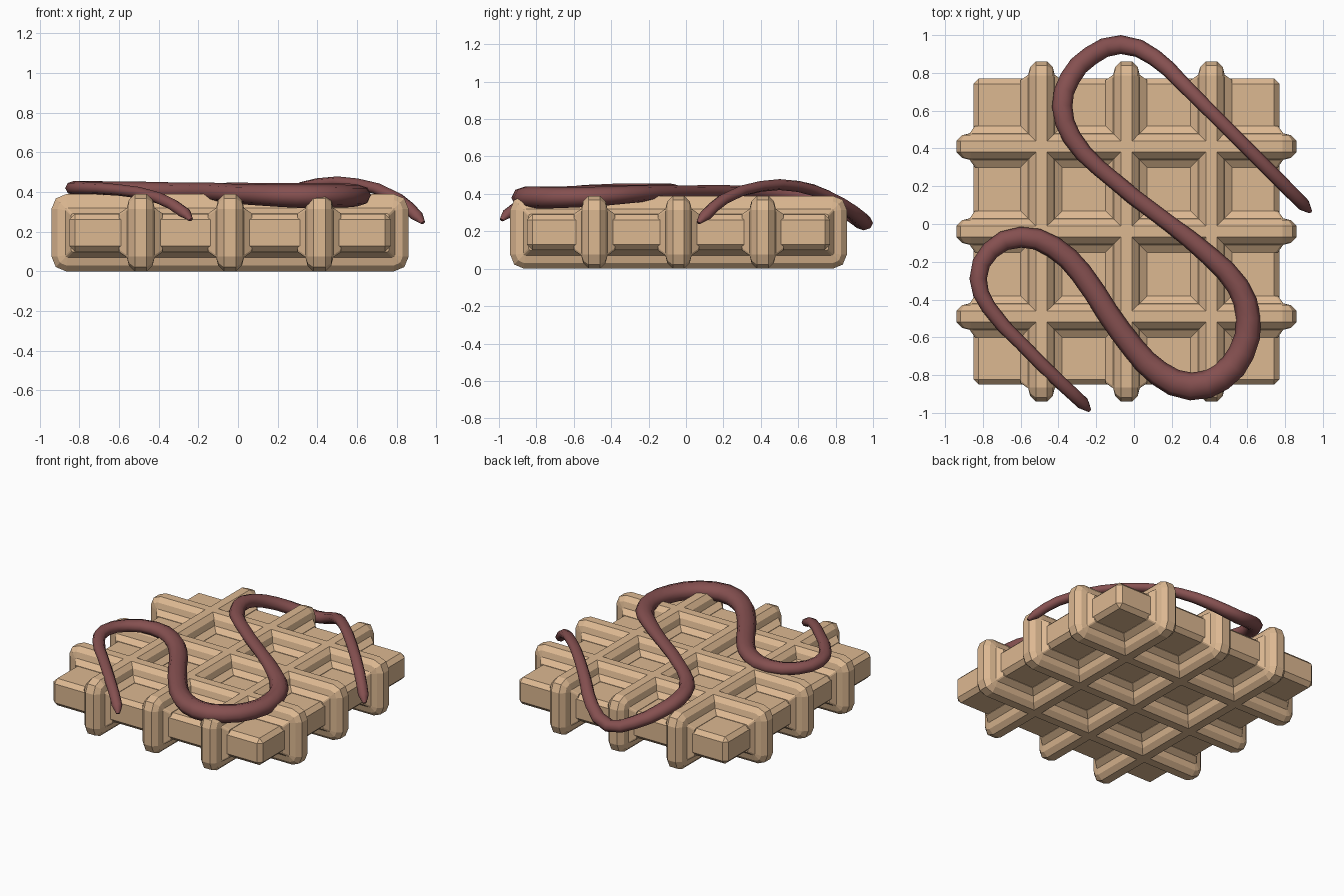
import bpy, bmesh, math

if "Cube" in bpy.data.objects:
    bpy.data.objects.remove(bpy.data.objects["Cube"])

C = -0.04          # waffle centre in x and y
ZC = 0.195         # waffle mid height


def material(name, rgb):
    m = bpy.data.materials.new(name)
    m.diffuse_color = (*rgb, 1)
    m.use_nodes = True
    m.node_tree.nodes["Principled BSDF"].inputs["Base Color"].default_value = m.diffuse_color
    return m


waffle_mat = material("golden waffle", (0.72, 0.48, 0.285))
sauce_mat = material("berry sauce", (0.235, 0.08, 0.08))


def add_object(name, mesh, mat):
    ob = bpy.data.objects.new(name, mesh)
    bpy.context.collection.objects.link(ob)
    mesh.materials.clear()
    mesh.materials.append(mat)
    return ob


def rounded_rect(length, height, r, steps=2):
    """Outline of a rectangle (half sizes) with rounded corners."""
    pts = []
    for q, (sx, sz) in enumerate([(1, 1), (-1, 1), (-1, -1), (1, -1)]):
        for i in range(steps + 1):
            a = (q + i / steps) * math.pi / 2
            pts.append((sx * (length - r) + r * math.cos(a), sz * (height - r) + r * math.sin(a)))
    return pts


# ridge layers: half width, inset from the full outline
LAYERS = [(0.03, 0.0), (0.06, 0.03), (0.07, 0.07), (0.11, 0.098)]


def ridge(name, offset, along_y):
    bm = bmesh.new()
    rings = []
    for w, d in [(-w, d) for w, d in reversed(LAYERS)] + LAYERS:
        ring = []
        for u, z in rounded_rect(0.90 - d, 0.195 - d, max(0.075 - d, 0.012)):
            p = (offset + w, C + u) if along_y else (C + u, offset + w)
            ring.append(bm.verts.new((p[0], p[1], ZC + z)))
        rings.append(ring)
    n = len(rings[0])
    for a, b in zip(rings, rings[1:]):
        for i in range(n):
            j = (i + 1) % n
            bm.faces.new((a[i], a[j], b[j], b[i]))
    bm.faces.new(rings[0])
    bm.faces.new(rings[-1])
    bmesh.ops.recalc_face_normals(bm, faces=bm.faces)
    me = bpy.data.meshes.new(name)
    bm.to_mesh(me)
    bm.free()
    add_object(name, me, waffle_mat)


# crossing ridges
for i in range(3):
    pos = C + (i - 1) * 0.45
    ridge(f"ridge_lengthwise_{i + 1}", pos, True)
    ridge(f"ridge_crosswise_{i + 1}", pos, False)

# slab forming the pocket floors
bm = bmesh.new()
bmesh.ops.create_cube(bm, size=1)
bmesh.ops.scale(bm, vec=(1.62, 1.62, 0.188), verts=bm.verts)
bmesh.ops.translate(bm, vec=(C, C, ZC), verts=bm.verts)
bmesh.ops.bevel(bm, geom=bm.edges[:], offset=0.028, segments=1, affect='EDGES')
me = bpy.data.meshes.new("waffle_slab")
bm.to_mesh(me)
bm.free()
add_object("waffle_slab", me, waffle_mat)

# sauce drizzle path: x, y, z, radius
PATH = [
    (0.932, 0.067, 0.245, 0.012), (0.90, 0.10, 0.28, 0.034), (0.80, 0.20, 0.37, 0.036),
    (0.60, 0.40, 0.44, 0.036), (0.40, 0.60, 0.44, 0.037), (0.25, 0.75, 0.39, 0.040),
    (0.11, 0.88, 0.31, 0.045), (-0.07, 0.95, 0.245, 0.050), (-0.23, 0.89, 0.29, 0.052),
    (-0.34, 0.77, 0.35, 0.054), (-0.38, 0.62, 0.39, 0.054), (-0.33, 0.46, 0.40, 0.050),
    (-0.19, 0.30, 0.41, 0.044), (0.19, 0.0, 0.41, 0.044), (0.40, -0.17, 0.405, 0.052),
    (0.55, -0.33, 0.395, 0.060), (0.605, -0.50, 0.385, 0.066), (0.57, -0.68, 0.38, 0.070),
    (0.46, -0.81, 0.38, 0.074), (0.30, -0.86, 0.38, 0.074), (0.13, -0.79, 0.385, 0.068),
    (0.0, -0.66, 0.39, 0.062), (-0.14, -0.47, 0.40, 0.060), (-0.28, -0.26, 0.40, 0.060),
    (-0.43, -0.12, 0.405, 0.058), (-0.60, -0.07, 0.41, 0.055), (-0.76, -0.14, 0.415, 0.050),
    (-0.825, -0.29, 0.42, 0.046), (-0.77, -0.44, 0.42, 0.040), (-0.60, -0.63, 0.41, 0.036),
    (-0.40, -0.83, 0.37, 0.036), (-0.27, -0.95, 0.295, 0.034), (-0.238, -0.985, 0.26, 0.012),
]
FLAT = 0.8         # the drizzle is slightly flattened
cu = bpy.data.curves.new("drizzle_path", 'CURVE')
cu.dimensions = '3D'
cu.twist_mode = 'Z_UP'
cu.bevel_depth = 1.0
cu.bevel_resolution = 2
cu.use_fill_caps = True
cu.resolution_u = 2
sp = cu.splines.new('BEZIER')
sp.bezier_points.add(len(PATH) - 1)
for bp, (x, y, z, r) in zip(sp.bezier_points, PATH):
    bp.co = (x, y, z / FLAT)
    bp.radius = r
    bp.handle_left_type = bp.handle_right_type = 'AUTO'
helper = bpy.data.objects.new("drizzle_path", cu)
bpy.context.collection.objects.link(helper)
bpy.context.view_layer.update()
dg = bpy.context.evaluated_depsgraph_get()
me = bpy.data.meshes.new_from_object(helper.evaluated_get(dg))
bpy.data.objects.remove(helper)
for v in me.vertices:
    v.co.z *= FLAT
for p in me.polygons:
    p.use_smooth = True
    p.material_index = 0
add_object("sauce_drizzle", me, sauce_mat)
